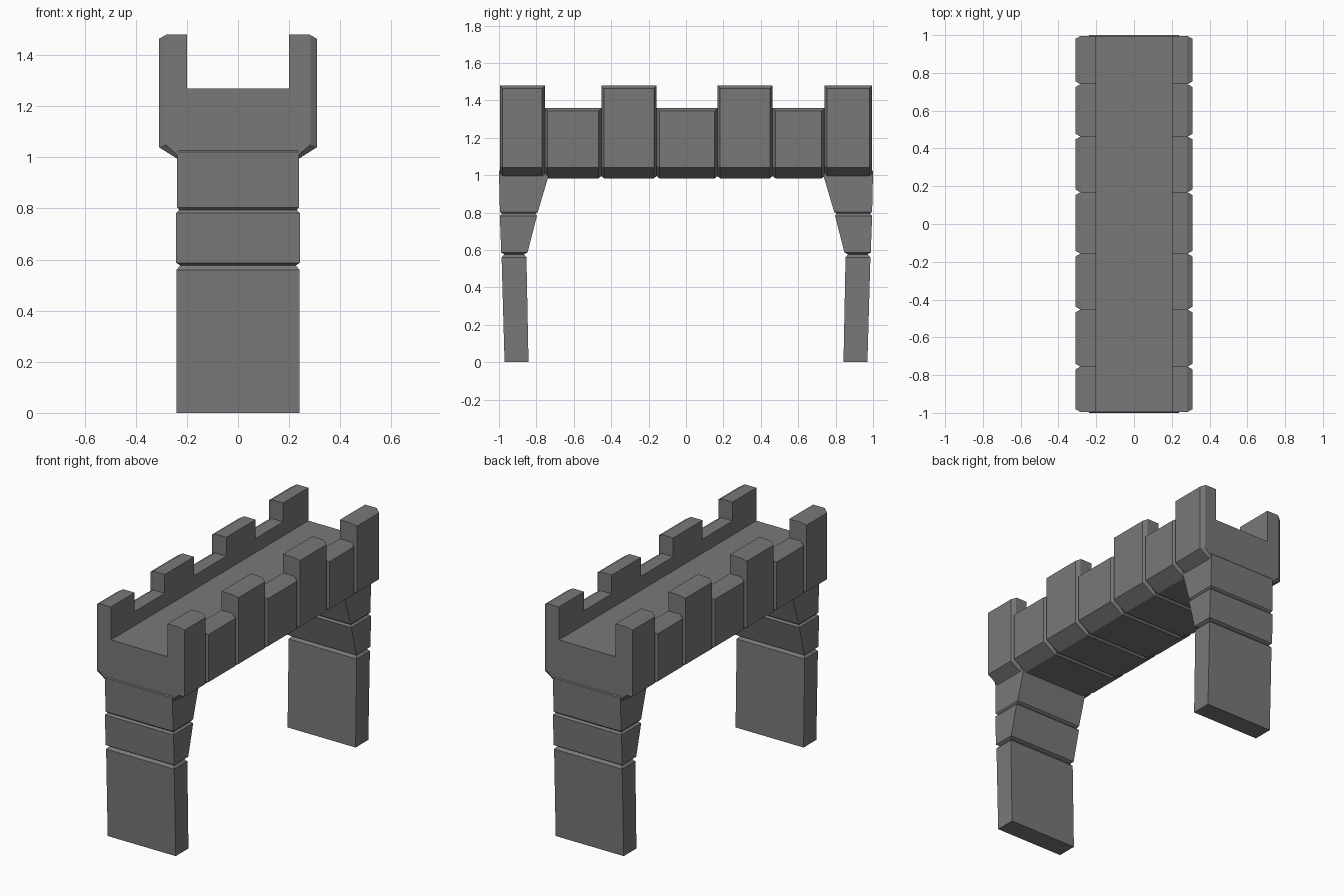
import bpy, bmesh

if "Cube" in bpy.data.objects:
    bpy.data.objects.remove(bpy.data.objects["Cube"])

stone = bpy.data.materials.new("grey stone")
stone.diffuse_color = (0.19, 0.19, 0.19, 1)
stone.use_nodes = True
stone.node_tree.nodes["Principled BSDF"].inputs["Base Color"].default_value = stone.diffuse_color


def loft(name, sections):
    """Skin a closed tube through equal-length point rings and cap both ends."""
    bm = bmesh.new()
    rings = [[bm.verts.new(p) for p in s] for s in sections]
    n = len(rings[0])
    for a, b in zip(rings, rings[1:]):
        for i in range(n):
            j = (i + 1) % n
            bm.faces.new((a[i], a[j], b[j], b[i]))
    bm.faces.new(rings[0])
    bm.faces.new(rings[-1])
    bmesh.ops.remove_doubles(bm, verts=bm.verts, dist=0.0005)
    bmesh.ops.dissolve_degenerate(bm, edges=bm.edges, dist=0.0005)
    bmesh.ops.recalc_face_normals(bm, faces=bm.faces)
    me = bpy.data.meshes.new(name)
    bm.to_mesh(me)
    bm.free()
    me.materials.append(stone)
    ob = bpy.data.objects.new(name, me)
    bpy.context.collection.objects.link(ob)
    return ob


# Bridge deck: U-shaped section, swept along y through alternating wall heights
def deck_section(y, top, groove):
    if groove:
        outer = [(0.2, top), (0.28, top), (0.284, top - 0.003), (0.284, 1.05)]
    else:
        outer = [(0.2, top), (0.28, top), (0.31, top - 0.017), (0.31, 1.04)]
    bottom = (0.22, 0.995) if groove else (0.22, 0.983)
    half = [(0.2, 1.27)] + outer + [bottom]
    return [(x, y, z) for x, z in half] + [(-x, y, z) for x, z in reversed(half)]


cuts = [-0.995, -0.755, -0.453, -0.157, 0.168, 0.463, 0.74, 0.995]
sections = []
for k, (y0, y1) in enumerate(zip(cuts, cuts[1:])):
    top = 1.36 if k % 2 else 1.48
    sections += [deck_section(y0, top, True), deck_section(y0 + 0.015, top, False),
                 deck_section(y1 - 0.015, top, False), deck_section(y1, top, True)]
loft("bridge_deck", sections)

# Pillars: three stacked stones with grooves; rows of z, outer y, inner y, half width
rows = [(0.0, -0.97, -0.842, 0.24), (0.56, -0.986, -0.853, 0.24),
        (0.577, -0.972, -0.866, 0.226), (0.587, -0.988, -0.847, 0.242),
        (0.782, -0.995, -0.797, 0.242), (0.794, -0.984, -0.806, 0.23),
        (0.804, -0.995, -0.792, 0.238), (1.02, -1.0, -0.728, 0.238),
        (1.032, -0.99, -0.735, 0.226)]
pillar = loft("pillars", [[(-w, a, z), (w, a, z), (w, b, z), (-w, b, z)]
                          for z, a, b, w in rows])
mirror = pillar.modifiers.new("mirror", 'MIRROR')
mirror.use_axis = (False, True, False)
